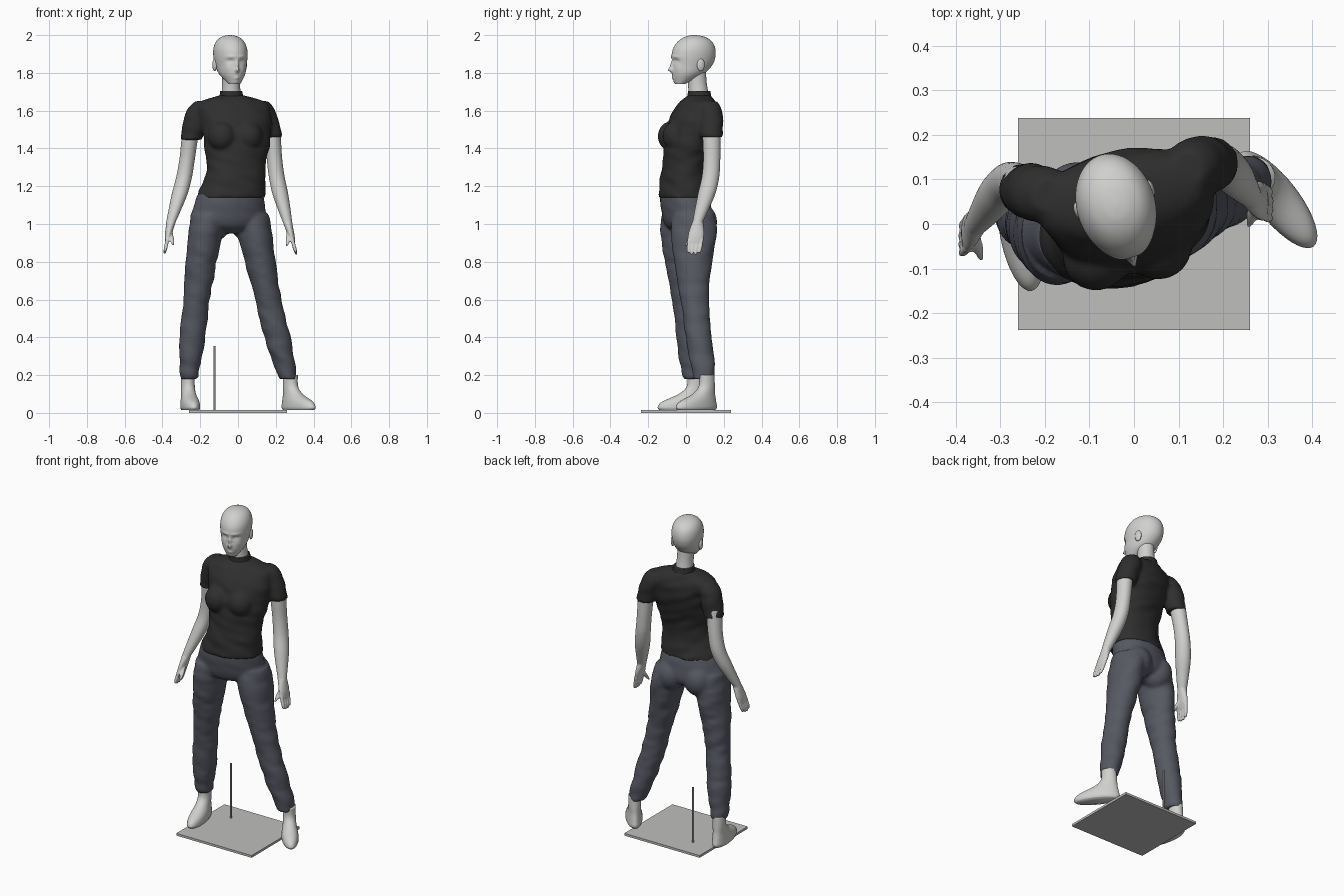
import bpy, bmesh
from math import cos, sin, pi, exp, radians
from mathutils import Matrix, Vector, noise

cube = bpy.data.objects.get("Cube")
if cube:
    bpy.data.objects.remove(cube)


def material(name, red, green, blue):
    mat = bpy.data.materials.new(name)
    mat.use_nodes = True
    colour = (red, green, blue, 1)
    mat.diffuse_color = colour
    shader = mat.node_tree.nodes["Principled BSDF"]
    shader.inputs["Base Color"].default_value = colour
    shader.inputs["Roughness"].default_value = 0.7
    return mat


skin = material("pale grey skin", .63, .63, .62)
cotton = material("black cotton", .028, .028, .028)
denim = material("slate denim", .095, .1, .125)
plate_grey = material("plate grey", .52, .52, .51)
pole_metal = material("pole metal", .4, .4, .4)


def spline(keys, steps):
    """Smooth curve through the keys, with the given steps between them."""
    last = len(keys) - 1
    for i in range(last):
        before, start, end, after = (
            keys[min(max(i + j, 0), last)] for j in (-1, 0, 1, 2))
        for k in range(steps):
            t = k / steps
            yield [q + t * (r - p + t * (2*p - 5*q + 4*r - s + t * (3*q - p - 3*r + s))) / 2
                   if last > 1 else q + t * (r - q)
                   for p, q, r, s in zip(before, start, end, after)]
    yield list(keys[last])


def path(steps, *joints):
    return list(spline(joints, steps))


def loft(bm, points, widths, depths, yaw=0, segments=40, steps=6, fold=0):
    """Closed skin over level ovals; yaw turns them, fold creases the cloth."""
    turn = Matrix.Rotation(radians(yaw), 3, 'Z')
    keys = [(*point, width, depth)
            for point, width, depth in zip(points, widths, depths)]
    rows = []
    for x, y, z, width, depth in spline(keys, steps):
        row = []
        for i in range(segments):
            angle = 2 * pi * i / segments
            out = turn @ Vector((width * cos(angle), depth * sin(angle), 0))
            place = Vector((x, y, z)) + out
            crease = noise.noise(Vector((place.x * 9, place.y * 9, place.z * 22 + place.x * 8)))
            row.append(bm.verts.new(place + out.normalized() * crease * fold))
        rows.append(row)
    for low, high in zip(rows, rows[1:]):
        for i in range(segments):
            j = (i + 1) % segments
            bm.faces.new((low[i], low[j], high[j], high[i]))
    bm.faces.new(rows[0])
    bm.faces.new(rows[-1])


def ball(bm, centre, size):
    place = Matrix.Translation(centre) @ Matrix.Diagonal((*size, 1))
    bmesh.ops.create_uvsphere(bm, u_segments=24, v_segments=16, radius=1, matrix=place)


def finish(name, bm, mat, voxel=0, relax=4, smooth=True):
    """Make the object; a voxel size blends its overlapping volumes."""
    bmesh.ops.recalc_face_normals(bm, faces=bm.faces)
    mesh = bpy.data.meshes.new(name)
    bm.to_mesh(mesh)
    bm.free()
    mesh.materials.append(mat)
    if smooth:
        mesh.shade_smooth()
    part = bpy.data.objects.new(name, mesh)
    bpy.context.collection.objects.link(part)
    if voxel:
        blend = part.modifiers.new("Blend", 'REMESH')
        blend.mode = 'VOXEL'
        blend.voxel_size = voxel
        blend.use_smooth_shade = True
        soften = part.modifiers.new("Soften", 'SMOOTH')
        soften.factor = 0.5
        soften.iterations = relax


# Stand: plate and support pole
bm = bmesh.new()
bmesh.ops.create_cube(bm, size=1, matrix=Matrix.Translation((0, 0, .007))
                      @ Matrix.Diagonal((.52, .475, .014, 1)))
finish("base_plate", bm, plate_grey, smooth=False)
bm = bmesh.new()
bmesh.ops.create_cone(bm, cap_ends=True, segments=16, radius1=.006, radius2=.006,
                      depth=.35, matrix=Matrix.Translation((-.125, .11, .18)))
finish("support_pole", bm, pole_metal, smooth=False)

# Trousers: hips, seat and both legs
bm = bmesh.new()
hips = path(2, (-.04, -.01, 1.16), (-.05, .01, 1.02), (-.04, .01, .95))
loft(bm, hips, [.178, .19, .2, .14, .03], [.125, .13, .125, .1, .03], yaw=13, fold=.004)
for centre in ((-.125, .05, 1.01), (.045, .075, 1.01)):
    ball(bm, centre, (.088, .09, .1))
leg_widths = [.09, .09, .08, .07, .07, .06, .046]
leg_depths = [.11, .12, .095, .075, .07, .066, .054]
# each leg runs through hip, knee and ankle
for leg in (path(3, (-.16, -.02, 1.05), (-.22, 0, .6), (-.26, .04, .18)),
            path(3, (.07, .04, 1.05), (.16, .045, .6), (.265, .1, .18))):
    loft(bm, leg, leg_widths, leg_depths, fold=.008)
finish("trousers", bm, denim, voxel=.01)

# Shirt: body, bust and both sleeves
bm = bmesh.new()
body = path(3, (-.035, -.01, 1.14), (-.01, -.01, 1.3), (-.01, .035, 1.53), (-.035, .07, 1.68))
loft(bm, body, [.187, .178, .165, .157, .166, .18, .19, .195, .18, .07],
     [.136, .13, .12, .115, .12, .13, .13, .117, .09, .065], yaw=11, fold=.009)
for centre in ((-.085, -.075, 1.465), (.055, -.05, 1.465)):
    ball(bm, centre, (.075, .075, .08))
sleeve_radii = [.04, .058, .063, .062, .058]
for sleeve in (path(2, (-.19, .06, 1.65), (-.217, .07, 1.57), (-.247, .077, 1.445)),
               path(2, (.12, .12, 1.65), (.145, .13, 1.57), (.177, .135, 1.46))):
    loft(bm, sleeve, sleeve_radii, sleeve_radii, fold=.008)
finish("shirt", bm, cotton, voxel=.01)

# Raised collar
bm = bmesh.new()
loft(bm, path(2, (-.035, .073, 1.65), (-.036, .069, 1.705)),
     [.074, .063, .058], [.07, .063, .059], yaw=11)
finish("collar", bm, cotton)

# Neck
bm = bmesh.new()
loft(bm, path(2, (-.035, .07, 1.66), (-.04, .05, 1.83)), [.054, .047, .05], [.056, .05, .055])
finish("neck", bm, skin)

# Head: oval slices that crowd together towards the crown
bm = bmesh.new()
half_widths = [.03, .066, .08, .087, .087, .078, .06, .032, .004]
faces = [.1, .117, .116, .119, .112, .093, .066, .034, .005]
backs = [-.05, .05, .1, .118, .118, .106, .082, .046, .01]
crown = len(faces) - 1
centres = [(0, (back - face) / 2, 1.74 + .26 * sin(pi / 2 * i / crown))
           for i, (face, back) in enumerate(zip(faces, backs))]
loft(bm, centres, half_widths, [(face + back) / 2 for face, back in zip(faces, backs)],
     segments=128, steps=10)
# features: side offset, height, side spread, height spread, push
nose_tip, nose_bridge = (0, 1.816, .011, .012, -.022), (0, 1.84, .008, .02, -.013)
eye_socket, eyeball = (.033, 1.862, .017, .011, .011), (.034, 1.86, .01, .006, -.005)
brow, cheek = (.03, 1.886, .025, .008, -.004), (.045, 1.825, .018, .018, -.004)
lips, chin = (0, 1.772, .016, .008, -.006), (0, 1.752, .02, .01, -.004)
features = (nose_tip, nose_bridge, eye_socket, eyeball, brow, cheek, lips, chin)
for vert in bm.verts:
    if vert.co.y < -.03:
        x, z = abs(vert.co.x), vert.co.z
        vert.co.y += sum(push * exp(-((x - side) / wide)**2 - ((z - height) / tall)**2)
                         for side, height, wide, tall, push in features)
for side in (-1, 1):
    ball(bm, (side * .083, .015, 1.842), (.011, .021, .033))
bm.transform(Matrix.Translation((-.04, .04, 0)) @ Matrix.Rotation(radians(17), 4, 'Z'))
finish("head", bm, skin)


def arm(name, inward, shoulder, elbow, wrist, fingertip):
    """Arm, palm, four fingers and thumb in one skin."""
    bm = bmesh.new()
    arm_radii = [.045, .043, .041, .042, .042, .033, .025]
    loft(bm, path(3, shoulder, elbow, wrist), arm_radii, [r * 1.1 for r in arm_radii])
    wrist, fingertip = Vector(wrist), Vector(fingertip)
    palm_end = wrist.lerp(fingertip, .62)
    loft(bm, path(3, wrist, palm_end), [.025, .021, .018, .011], [.029, .038, .043, .037])
    finger_radii = [.011, .01, .01, .006]
    for finger in range(4):
        spread = Vector((0, (finger - 1.5) * .022, 0))
        length = 1 - .04 * abs(finger - 1.5)
        knuckle = wrist.lerp(fingertip, .5) + spread
        end = wrist.lerp(fingertip, length) + spread * .9
        loft(bm, path(3, knuckle, end), finger_radii, finger_radii, segments=12)
    thumb_tip = wrist.lerp(fingertip, .72) + Vector((inward * .038, -.05, 0))
    thumb_radii = [.016, .014, .012, .006]
    loft(bm, path(3, wrist.lerp(fingertip, .25), thumb_tip), thumb_radii, thumb_radii,
         segments=12)
    finish(name, bm, skin, voxel=.005, relax=2)


arm("right_arm", 1, (-.25, .08, 1.5), (-.285, .09, 1.25), (-.355, 0, 1.01), (-.39, -.04, .84))
arm("left_arm", -1, (.18, .135, 1.5), (.205, .13, 1.25), (.262, .062, 1.01), (.31, .04, .835))


def foot(name, x, y, yaw):
    """Level slices from the sole up to the ankle, pointing along the yaw."""
    forwards = [.07, .07, .06, .02, 0, 0]
    heights = [.014, .03, .06, .1, .14, .2]
    points = [(x + forward * sin(radians(yaw)), y - forward * cos(radians(yaw)), height)
              for forward, height in zip(forwards, heights)]
    bm = bmesh.new()
    loft(bm, points, [.042, .048, .046, .038, .036, .036],
         [.122, .133, .118, .07, .047, .043], yaw=yaw)
    finish(name, bm, skin)


foot("right_foot", -.265, .05, 10)
foot("left_foot", .278, .11, 38)
